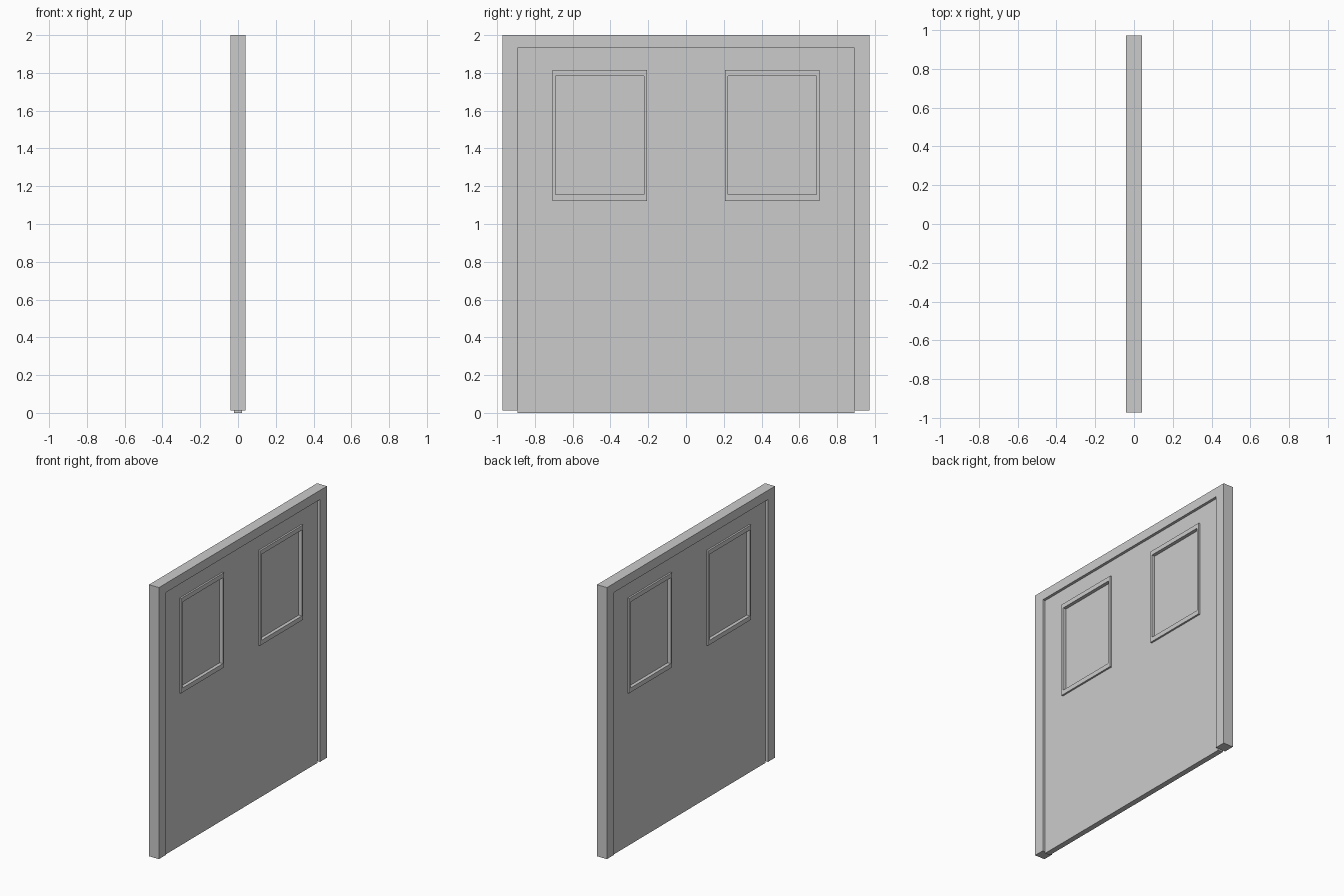
import bpy
import math

if "Cube" in bpy.data.objects:
    bpy.data.objects.remove(bpy.data.objects["Cube"])


def rect(y0, y1, z0, z1):
    return [(y0, z0), (y1, z0), (y1, z1), (y0, z1)]


def slab(name, loops, half_depth):
    """Filled outline in the y-z plane (inner loops are holes), thickened along x."""
    curve = bpy.data.curves.new(name, 'CURVE')
    curve.dimensions = '2D'
    curve.fill_mode = 'BOTH'
    curve.extrude = half_depth
    for pts in loops:
        s = curve.splines.new('POLY')
        s.points.add(len(pts) - 1)
        for p, (y, z) in zip(s.points, pts):
            p.co = (y, z, 0, 1)
        s.use_cyclic_u = True
    obj = bpy.data.objects.new(name, curve)
    obj.rotation_euler = (math.pi / 2, 0, math.pi / 2)
    bpy.context.collection.objects.link(obj)
    bpy.ops.object.select_all(action='DESELECT')
    obj.select_set(True)
    bpy.context.view_layer.objects.active = obj
    bpy.ops.object.convert(target='MESH')
    bpy.context.object.data.polygons.foreach_set(
        "use_smooth", [False] * len(bpy.context.object.data.polygons))


W, OPEN, HEAD, FOOT = 0.972, 0.892, 1.933, 0.012

# Door frame: two posts and a head in one U-shaped outline
slab("door_frame", [[(-W, FOOT), (-OPEN, FOOT), (-OPEN, HEAD), (OPEN, HEAD),
                     (OPEN, FOOT), (W, FOOT), (W, 2), (-W, 2)]], 0.04)

# Window outlines, one on each side
outer = {s: rect(s * 0.457 - 0.25, s * 0.457 + 0.25, 1.122, 1.816) for s in (-1, 1)}
inner = {s: rect(s * 0.457 - 0.234, s * 0.457 + 0.234, 1.155, 1.784) for s in (-1, 1)}

# Door leaf with two window openings
slab("door_leaf", [rect(-OPEN, OPEN, 0, HEAD), outer[-1], outer[1]], 0.02)

# Raised window surrounds and recessed panes
for s, side in ((-1, "left"), (1, "right")):
    slab("window_surround_" + side, [outer[s], inner[s]], 0.033)
    slab("window_pane_" + side, [inner[s]], 0.008)
